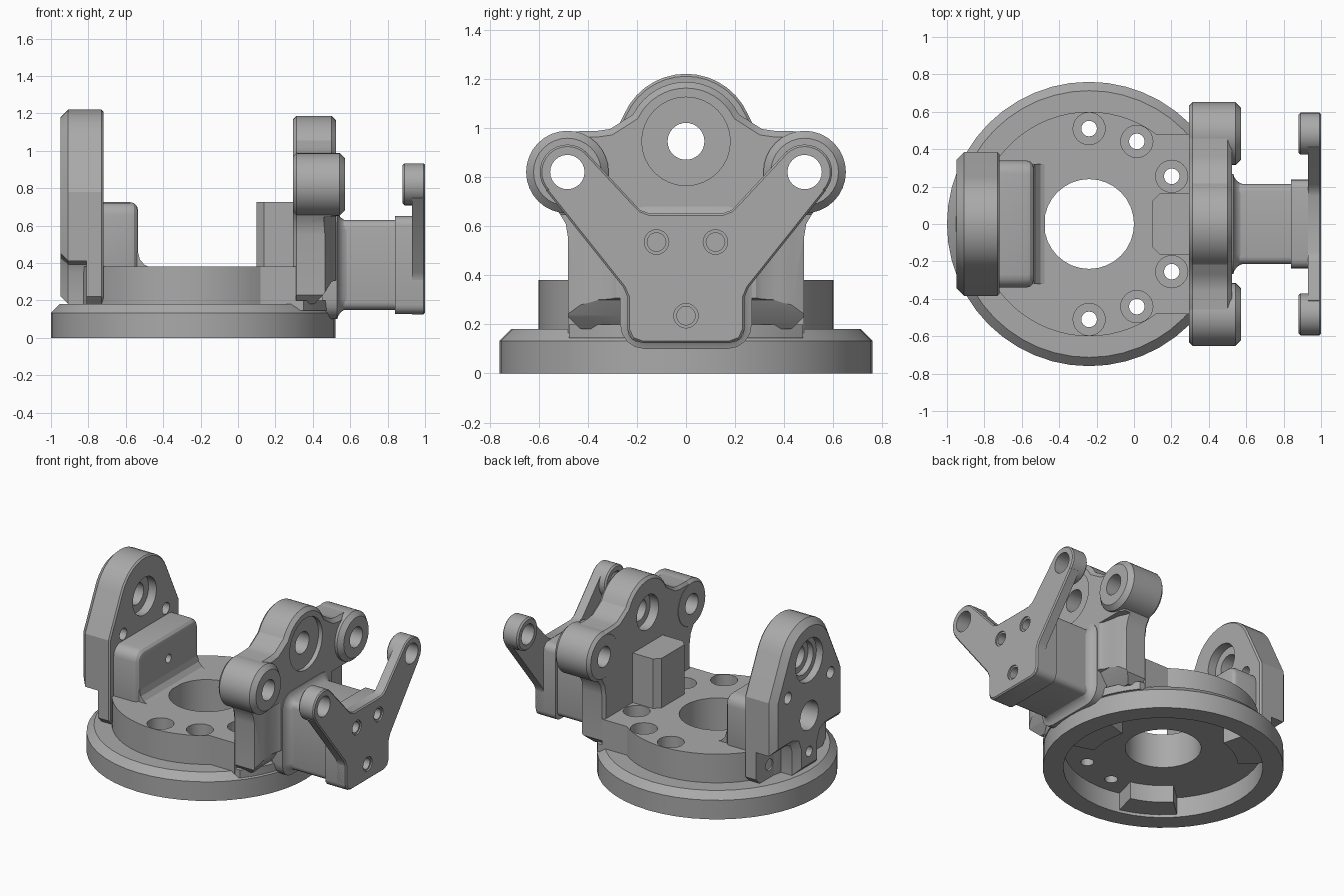
import bpy, bmesh
from math import sin, cos, pi, radians

if "Cube" in bpy.data.objects:
    bpy.data.objects.remove(bpy.data.objects["Cube"])

steel = bpy.data.materials.new("machined grey")
steel.diffuse_color = (0.4, 0.4, 0.4, 1)
steel.use_nodes = True
steel.node_tree.nodes["Principled BSDF"].inputs["Base Color"].default_value = steel.diffuse_color
CX = -0.24  # centre of the round base


def arc(cx, cy, r, a0, a1, n):
    return [(cx + r * cos(radians(a0 + (a1 - a0) * i / n)),
             cy + r * sin(radians(a0 + (a1 - a0) * i / n))) for i in range(n + 1)]


def circle(cx, cy, r, n=32):
    return arc(cx, cy, r, 0, 360 - 360 / n, n - 1)


def rect(x0, x1, y0, y1, r):
    return (arc(x1 - r, y1 - r, r, 0, 90, 4) + arc(x0 + r, y1 - r, r, 90, 180, 4) +
            arc(x0 + r, y0 + r, r, 180, 270, 4) + arc(x1 - r, y0 + r, r, 270, 360, 4))


def mirrored(half):
    """Closed outline from its right half."""
    return half + [(-u, v) for u, v in reversed(half) if abs(u) > 1e-5]


def prism(name, pts, a, b, axis='x', ca=0, cb=0, seg=1, shape=0.5):
    """Extrude an outline from a to b; ca / cb bevel the two end rims."""
    put = {'x': lambda u, v, w: (w, u, v), 'y': lambda u, v, w: (u, w, v),
           'z': lambda u, v, w: (u, v, w)}[axis]
    bm = bmesh.new()
    lo = [bm.verts.new(put(u, v, a)) for u, v in pts]
    hi = [bm.verts.new(put(u, v, b)) for u, v in pts]
    caps = [bm.faces.new(lo), bm.faces.new(hi)]
    n = len(pts)
    for i in range(n):
        j = (i + 1) % n
        bm.faces.new((lo[i], lo[j], hi[j], hi[i]))
    bmesh.ops.recalc_face_normals(bm, faces=bm.faces[:])
    rims = [list(c.edges) for c in caps]
    for edges, c in zip(rims, (ca, cb)):
        if c:
            bmesh.ops.bevel(bm, geom=edges, offset=c, segments=seg,
                            profile=shape, affect='EDGES')
    me = bpy.data.meshes.new(name)
    bm.to_mesh(me)
    bm.free()
    me.materials.append(steel)
    ob = bpy.data.objects.new(name, me)
    bpy.context.collection.objects.link(ob)
    return ob


def cut(objs, pts, a, b, axis='x'):
    """Subtract a prism from each object."""
    tool = prism("cutter", pts, a, b, axis)
    tool.hide_render = True
    for ob in objs:
        m = ob.modifiers.new("cut", 'BOOLEAN')
        m.operation, m.solver, m.object = 'DIFFERENCE', 'EXACT', tool
        bpy.context.view_layer.objects.active = ob
        bpy.ops.object.modifier_apply(modifier=m.name)
    bpy.data.objects.remove(tool)


# Round base: flange, raised step and the flush part under the bracket
flange = prism("base_flange", circle(CX, 0, 0.76, 48), 0, 0.18, 'z', cb=0.047)
step = prism("base_step", arc(CX, 0, 0.6, 53, 307, 48) + [(0.31, -0.48), (0.31, 0.48)],
             0.165, 0.38, 'z')
foot = prism("bracket_foot", arc(CX, 0, 0.758, -39, 39, 14) + [(0.3, 0.477), (0.3, -0.477)],
             0.145, 0.2, 'z')

# Underside recess, centre hole and counterbored screw holes
cut([flange], circle(CX, 0, 0.63, 48), -0.1, 0.14, 'z')
cut([flange, step], circle(CX, 0, 0.24, 32), -0.1, 0.6, 'z')
for a in (30, 60, 90, -30, -60, -90):
    x, y = CX + 0.51 * cos(radians(a)), 0.51 * sin(radians(a))
    cut([flange, step], circle(x, y, 0.042, 16), -0.1, 0.6, 'z')
    cut([step], circle(x, y, 0.086, 24), 0.22, 0.6, 'z')
for i, a in enumerate((0, 121, -121)):
    prism("underside_tab_%d" % i, arc(CX, 0, 0.65, a - 17, a + 17, 8) +
          arc(CX, 0, 0.47, a + 17, a - 17, 8), 0.02, 0.15, 'z')

# Left bearing plate in two layers, the outer one with notched lower corners
crown = [(0.385, 0.78)] + arc(0, 0.945, 0.275, 24, 90, 7)
inner = prism("left_plate_inner", mirrored([(0, 0.18), (0.345, 0.18), (0.385, 0.22)] + crown),
              -0.81, -0.72, cb=0.01)
outer = prism("left_plate_outer", mirrored([(0, 0.18), (0.13, 0.18), (0.13, 0.35), (0.147, 0.393),
                                            (0.19, 0.41), (0.385, 0.41)] + crown),
              -0.95, -0.81, ca=0.042)
block = prism("left_block", rect(-0.34, 0.34, 0.3, 0.725, 0.07), -0.75, -0.535, cb=0.04, seg=3)
prism("block_fillet", [(-0.56, 0.46), (-0.535, 0.46), (-0.525, 0.42), (-0.5, 0.39),
                       (-0.475, 0.379), (-0.56, 0.37)], -0.32, 0.32, 'y')
cut([outer, inner], circle(0, 0.945, 0.075), -1.1, -0.6)
cut([outer], circle(0, 0.945, 0.15), -1.1, -0.90)
cut([outer], circle(0, 0.945, 0.115), -1.1, -0.86)
cut([inner], circle(0, 0.945, 0.13), -0.78, -0.6)
cut([outer, inner, block], circle(0, 0.56, 0.1), -1.1, -0.65)
cut([block], circle(0, 0.56, 0.03, 16), -0.8, -0.4)
cut([outer], circle(0, 0.31, 0.035, 16), -1.1, -0.86)
for s in (-1, 1):
    cut([outer, inner], circle(s * 0.235, 0.77, 0.04, 16), -1.1, -0.6)
    cut([inner], circle(s * 0.24, 0.27, 0.04, 16), -1.1, -0.6)

# Right bracket with a central lobe and two ears
bracket = prism("right_bracket", mirrored(
    [(0, 0.18), (0.43, 0.18), (0.48, 0.23), (0.48, 0.55), (0.49, 0.61), (0.52, 0.66),
     (0.575, 0.69), (0.615, 0.82), (0.56, 0.93), (0.48, 0.985), (0.36, 0.988),
     (0.31, 0.995), (0.27, 1.02)] + arc(0, 0.945, 0.242, 27, 90, 8)),
    0.295, 0.525, ca=0.018, cb=0.025)
for s in (-1, 1):
    # side scoops below the ears and the rounded lower edge
    cut([bracket], [(u, s * v) for u, v in ((0.535, 0.27), (0.51, 0.31), (0.495, 0.38), (0.487, 0.43),
                                           (0.46, 0.49), (0.46, 0.7), (0.6, 0.7), (0.6, 0.27))],
        0.1, 0.645, 'z')
    cut([bracket], [(0.40, 0.17), (0.46, 0.235), (0.5, 0.3), (0.6, 0.33), (0.6, 0.1), (0.40, 0.1)],
        *sorted((s * 0.25, s * 0.7)), 'y')
    ear = prism("bracket_ear", circle(s * 0.483, 0.82, 0.168, 32), 0.293, 0.573, ca=0.02, cb=0.03)
    cut([bracket, ear], circle(s * 0.483, 0.82, 0.07, 24), 0.1, 0.8)
cut([bracket], circle(0, 0.945, 0.075), 0.1, 0.8)
cut([bracket], circle(0, 0.945, 0.18), 0.495, 0.8)
cut([bracket], circle(0, 0.945, 0.12), 0.1, 0.36)
prism("bracket_inner_block", [(0.31, -0.165), (0.14, -0.165), (0.1, -0.125), (0.1, 0.125),
                              (0.14, 0.165), (0.31, 0.165)], 0.3, 0.725, 'z')

# Neck reaching out to the head plate, with a hollow fillet at its root
prism("neck_flare", rect(-0.268, 0.268, 0.1, 0.68, 0.1), 0.45, 0.585, cb=0.055, seg=4, shape=0.12)
prism("neck", rect(-0.215, 0.215, 0.15, 0.63, 0.04), 0.5, 0.87)

# Head: thick core, thin branching plate and two end bosses
core = prism("head_core", rect(-0.238, 0.238, 0.127, 0.65, 0.05), 0.84, 0.99)
head = prism("head_plate", mirrored(
    [(0, 0.125), (0.18, 0.125), (0.22, 0.14), (0.238, 0.18), (0.238, 0.31), (0.255, 0.35),
     (0.57, 0.745), (0.485, 0.82), (0.41, 0.905), (0.21, 0.69), (0.185, 0.665), (0.15, 0.652),
     (0, 0.652)]), 0.93, 1.0, cb=0.008)
for s in (-1, 1):
    boss = prism("head_boss", circle(s * 0.483, 0.82, 0.112, 32), 0.88, 1.0, ca=0.01, cb=0.008)
    cut([head, boss], circle(s * 0.483, 0.82, 0.07, 24), 0.7, 1.2)
for y, z in ((-0.12, 0.535), (0.12, 0.535), (0, 0.235)):
    cut([head, core], circle(y, z, 0.038, 16), 0.87, 1.2)
    cut([head], circle(y, z, 0.05, 20), 0.985, 1.2)

# Smooth shading with crisp edges
bpy.ops.object.select_all(action='SELECT')
bpy.context.view_layer.objects.active = head
bpy.ops.object.shade_smooth_by_angle(angle=radians(25))
